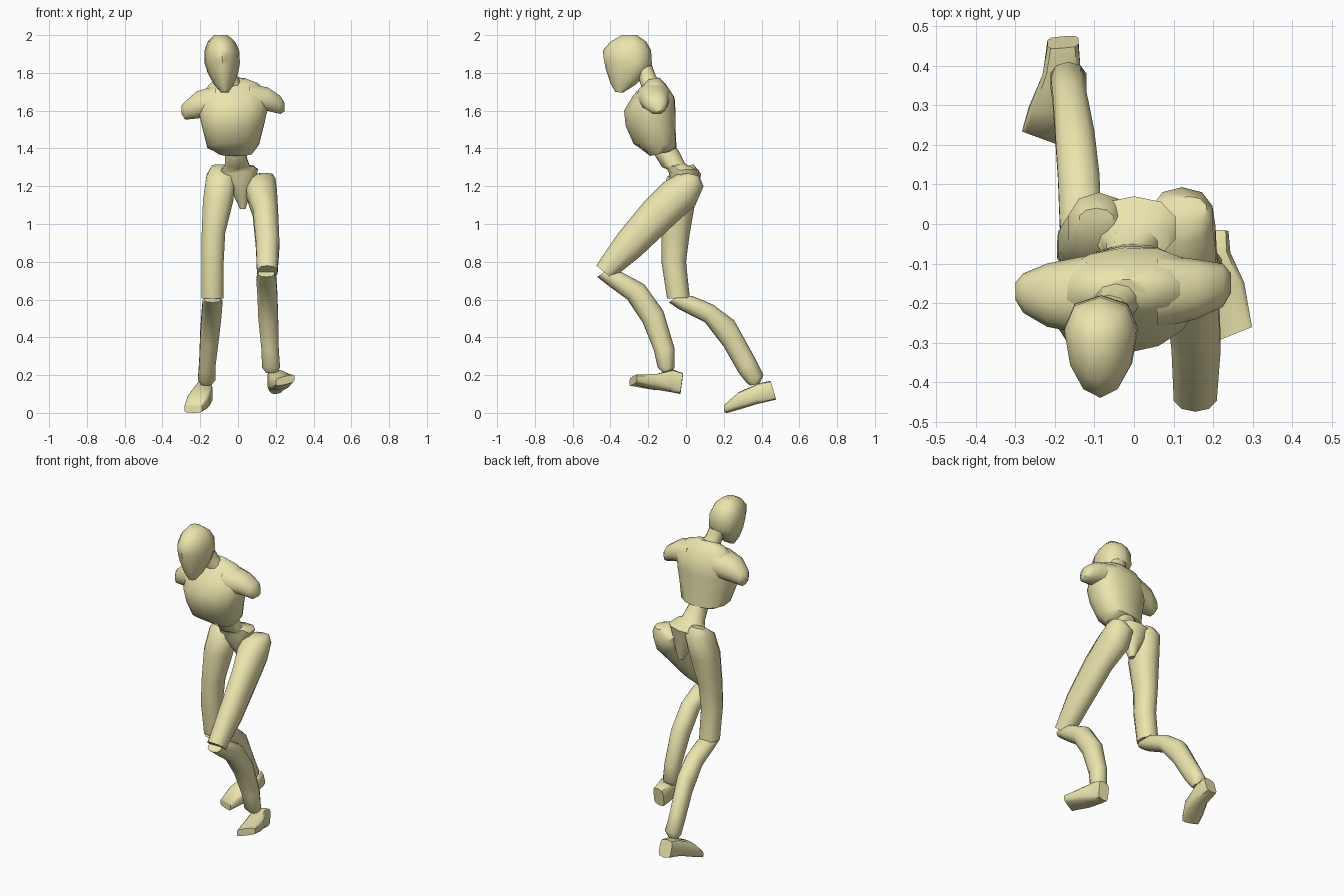
import bpy, bmesh, math
from mathutils import Vector


def loft(name, rings, sides=10, power=0.9, egg=0.0, angle=50):
    """Skin a row of rings. Ring: front (y, z), back (y, z), centre x, half width
    (a number along x, or a full vector). egg narrows the front of each ring."""
    bm = bmesh.new()
    loops = []
    for front, back, cx, half in rings:
        f, b = Vector((cx, *front)), Vector((cx, *back))
        mid, u = (f + b) / 2, (f - b) / 2
        w = Vector(half) if isinstance(half, tuple) else Vector((half, 0, 0))
        loop = []
        for i in range(sides):
            a = 2 * math.pi * i / sides
            c, s = math.cos(a), math.sin(a)
            c = math.copysign(abs(c) ** power, c)
            s = math.copysign(abs(s) ** power, s)
            loop.append(bm.verts.new(mid + u * c + w * s * (1 - egg * c)))
        loops.append(loop)
    for p, q in zip(loops, loops[1:]):
        for i in range(sides):
            j = (i + 1) % sides
            bm.faces.new((p[i], p[j], q[j], q[i]))
    bm.faces.new(loops[0])
    bm.faces.new(loops[-1])
    bmesh.ops.recalc_face_normals(bm, faces=bm.faces)
    mesh = bpy.data.meshes.new(name)
    bm.to_mesh(mesh)
    bm.free()
    ob = bpy.data.objects.new(name, mesh)
    bpy.context.collection.objects.link(ob)
    bpy.ops.object.select_all(action='DESELECT')
    ob.select_set(True)
    bpy.context.view_layer.objects.active = ob
    bpy.ops.object.shade_smooth_by_angle(angle=math.radians(angle))
    mat = bpy.data.materials.get("pale_yellow") or bpy.data.materials.new("pale_yellow")
    mat.diffuse_color = (0.83, 0.78, 0.42, 1)
    mesh.materials.append(mat)
    return ob


# Head and neck, chin to crown
loft("head", [
    ((-.375, 1.70), (-.335, 1.695), -.07, .02),
    ((-.40, 1.745), (-.27, 1.735), -.075, .05),
    ((-.425, 1.82), (-.21, 1.79), -.08, .078),
    ((-.435, 1.87), (-.18, 1.84), -.083, .09),
    ((-.44, 1.92), (-.185, 1.92), -.085, .088),
    ((-.40, 1.965), (-.21, 1.965), -.088, .07),
    ((-.34, 2.0), (-.26, 2.0), -.09, .035)], egg=0.25)
loft("neck", [
    ((-.23, 1.71), (-.12, 1.73), -.03, .065),
    ((-.25, 1.77), (-.16, 1.785), -.05, .05),
    ((-.27, 1.82), (-.18, 1.84), -.065, .05)])

# Rib cage, bottom to top
loft("chest", [
    ((-.19, 1.36), (-.08, 1.385), -.015, .09),
    ((-.28, 1.43), (-.05, 1.40), -.025, (.14, .015, .01)),
    ((-.32, 1.52), (-.055, 1.50), -.025, (.165, .015, .01)),
    ((-.328, 1.60), (-.055, 1.59), -.025, (.185, .015, .01)),
    ((-.28, 1.68), (-.06, 1.67), -.025, (.185, .015, .005)),
    ((-.22, 1.745), (-.11, 1.745), -.02, .13),
    ((-.20, 1.765), (-.14, 1.775), -.02, .06)], sides=14)

# Shoulder stubs, running outward along x
for side, stub in (("left", [(.06, -.17, .095, 1.665, .085), (.16, -.165, .075, 1.66, .065),
                             (.225, -.155, .055, 1.63, .05), (.245, -.15, .025, 1.62, .025)]),
                   ("right", [(-.12, -.18, .10, 1.65, .085), (-.22, -.18, .08, 1.63, .075),
                              (-.28, -.175, .05, 1.60, .05), (-.30, -.17, .022, 1.605, .022)])):
    loft(side + "_shoulder", [((y - r, z), (y + r, z), x, (0, 0, h))
                              for x, y, r, z, h in stub])

# Waist tapering into a V-shaped pelvis
loft("pelvis", [
    ((-.01, 1.08), (.03, 1.08), .025, .015),
    ((-.04, 1.15), (.045, 1.15), .02, .045),
    ((-.085, 1.23), (.06, 1.24), .005, .09),
    ((-.09, 1.27), (.07, 1.285), .0, (.11, 0, .01)),
    ((-.10, 1.29), (.02, 1.305), -.002, (.09, 0, .01)),
    ((-.125, 1.30), (-.005, 1.32), -.005, .068),
    ((-.17, 1.37), (-.04, 1.39), -.015, .055),
    ((-.18, 1.42), (-.07, 1.42), -.02, .06)])

# Trailing right leg
loft("right_thigh", [
    ((-.02, 1.305), (.04, 1.315), -.095, .045),
    ((-.10, 1.25), (.08, 1.265), -.09, .08),
    ((-.13, 1.13), (.05, 1.12), -.105, .084),
    ((-.13, .95), (.02, .95), -.13, .065),
    ((-.13, .80), (.0, .80), -.135, .062),
    ((-.10, .605), (.02, .61), -.135, .06)])
loft("right_calf", [
    ((-.09, .585), (-.05, .615), -.135, .045),
    ((-.04, .55), (.03, .62), -.135, .055),
    ((.10, .48), (.14, .575), -.14, .055),
    ((.20, .35), (.255, .49), -.15, .052),
    ((.28, .21), (.36, .30), -.163, .045),
    ((.32, .16), (.41, .20), -.166, .048),
    ((.34, .145), (.39, .155), -.168, .03)])
loft("right_foot", [
    ((.475, .07), (.445, .17), -.18, (.04, .003, 0)),
    ((.37, .045), (.38, .155), -.183, .05),
    ((.29, .02), (.28, .11), -.208, (.06, -.008, 0)),
    ((.217, .0), (.217, .045), -.237, (.048, -.0175, 0))], power=0.5)

# Leading left leg
loft("left_thigh", [
    ((.0, 1.27), (.07, 1.255), .14, .045),
    ((-.05, 1.262), (.093, 1.20), .122, .08),
    ((-.12, 1.22), (.05, 1.10), .125, .085),
    ((-.22, 1.12), (-.06, 1.0), .145, .07),
    ((-.36, .95), (-.24, .83), .157, .065),
    ((-.475, .78), (-.39, .71), .155, .057)])
loft("left_calf", [
    ((-.47, .72), (-.42, .755), .15, .045),
    ((-.40, .665), (-.34, .745), .15, .055),
    ((-.31, .60), (-.22, .68), .155, .055),
    ((-.23, .48), (-.12, .54), .16, .055),
    ((-.17, .33), (-.06, .34), .17, .048),
    ((-.15, .24), (-.06, .24), .175, .05),
    ((-.12, .21), (-.08, .215), .178, .03)])
loft("left_foot", [
    ((-.03, .10), (-.015, .21), .205, (.035, 0, .005)),
    ((-.08, .11), (-.07, .23), .20, .045),
    ((-.17, .125), (-.16, .205), .225, (.055, .015, .008)),
    ((-.28, .15), (-.28, .195), .25, (.05, .02, .012))], power=0.5)
